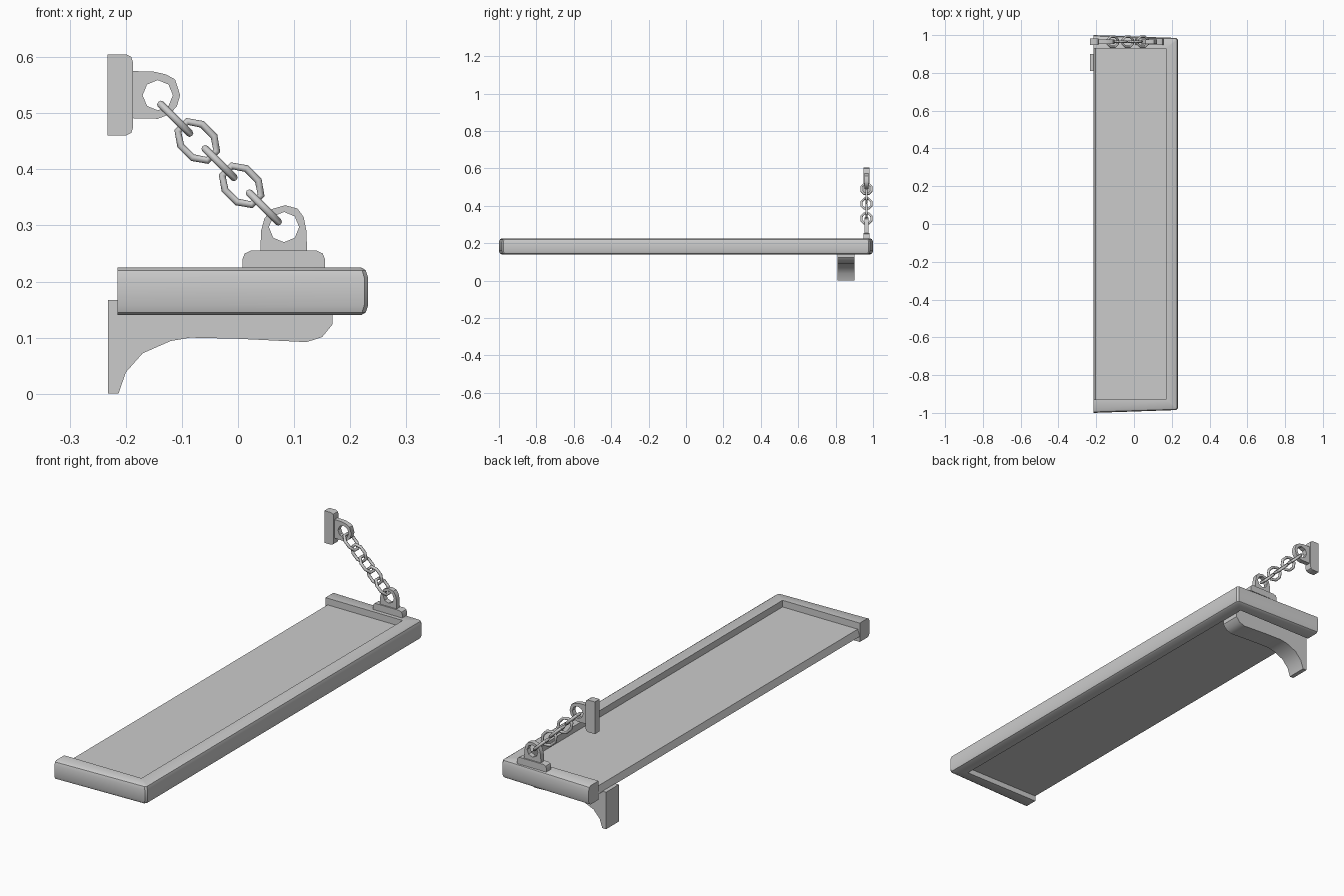
import bpy, bmesh, math
from mathutils import Matrix, Vector

if "Cube" in bpy.data.objects:
    bpy.data.objects.remove(bpy.data.objects["Cube"])

def add_mesh(name, bm, angle=35):
    bmesh.ops.remove_doubles(bm, verts=bm.verts, dist=1e-5)
    bmesh.ops.recalc_face_normals(bm, faces=bm.faces)
    me = bpy.data.meshes.new(name)
    bm.to_mesh(me)
    bm.free()
    for p in me.polygons:
        p.use_smooth = True
    me.set_sharp_from_angle(angle=math.radians(angle))
    ob = bpy.data.objects.new(name, me)
    bpy.context.collection.objects.link(ob)
    return ob

def curve_mesh(name, loops, matrix, flat=True, extrude=0, bevel=0):
    """Closed 2D/3D poly loops -> mesh, transformed by matrix."""
    cu = bpy.data.curves.new(name, 'CURVE')
    cu.dimensions = '2D' if flat else '3D'
    cu.fill_mode = 'BOTH' if flat else 'FULL'
    cu.extrude = extrude
    cu.bevel_depth = bevel
    cu.bevel_resolution = 2
    for pts in loops:
        s = cu.splines.new('POLY')
        s.points.add(len(pts) - 1)
        for p, c in zip(s.points, pts):
            p.co = (c[0], c[1], 0, 1)
        s.use_cyclic_u = True
    tmp = bpy.data.objects.new(name + "_tmp", cu)
    bpy.context.collection.objects.link(tmp)
    bpy.context.view_layer.update()
    me = bpy.data.meshes.new_from_object(tmp.evaluated_get(bpy.context.evaluated_depsgraph_get()))
    bm = bmesh.new()
    bm.from_mesh(me)
    bm.transform(matrix)
    bpy.data.objects.remove(tmp)
    bpy.data.curves.remove(cu)
    bpy.data.meshes.remove(me)
    return add_mesh(name, bm, 35 if flat else 50)

def xz_plate(name, loops, y, width):
    """Front-view outline extruded along y, centred on y."""
    m = Matrix.Translation((0, y, 0)) @ Matrix.Rotation(math.pi / 2, 4, 'X')
    return curve_mesh(name, loops, m, extrude=width / 2)

def octagon(cx, cz, r):
    return [(cx + r * math.cos(i * math.pi / 4), cz + r * math.sin(i * math.pi / 4)) for i in range(8)]

# Three-sided rim: rounded profile (t across, z) swept from inner to outer corners
inner = [(-.215, -.93), (.17, -.93), (.17, -.93), (.17, .93), (.17, .93), (-.215, .93)]
outer = [(-.215, -1.0), (.225, -.985), (.232, -.976), (.232, .976), (.225, .985), (-.215, 1.0)]
profile = [(0, .14), (.8, .14), (.93, .145), (1, .158), (1, .207), (.93, .22), (.8, .225), (0, .225)]
bm = bmesh.new()
rings = [[bm.verts.new((a[0] + t * (b[0] - a[0]), a[1] + t * (b[1] - a[1]), z)) for t, z in profile]
         for a, b in zip(inner, outer)]
for r, s in zip(rings, rings[1:]):
    for i in range(len(profile)):
        j = (i + 1) % len(profile)
        bm.faces.new((r[i], r[j], s[j], s[i]))
bm.faces.new(rings[0])
bm.faces.new(rings[-1])
bmesh.ops.dissolve_degenerate(bm, edges=bm.edges, dist=1e-5)
add_mesh("shelf_rim", bm)

# Recessed shelf panel with sloped back edge
xz_plate("shelf_panel", [[(-.215, .165), (.172, .165), (.172, .195), (-.205, .195)]], 0, 1.862)

# Support bracket under the shelf
xz_plate("support_bracket", [[(-.232, 0), (-.213, 0), (-.2, .038), (-.17, .072), (-.12, .094), (-.085, .1),
         (0, .098), (.122, .092), (.15, .101), (.168, .123), (.168, .166), (-.232, .167)]], .855, .09)

# Wall mount and shelf mount for the chain
CY = .965
xz_plate("wall_plate", [[(-.233, .46), (-.2, .46), (-.19, .465), (-.187, .475), (-.187, .59),
         (-.19, .6), (-.2, .605), (-.233, .605)]], CY, .034)
xz_plate("wall_lug", [[(-.188, .491), (-.143, .49), (-.122, .498), (-.109, .512), (-.103, .532),
         (-.112, .56), (-.128, .569), (-.15, .574), (-.188, .575)], octagon(-.143, .532, .027)], CY, .022)
xz_plate("shelf_plate", [[(.008, .224), (.155, .224), (.155, .24), (.151, .25), (.14, .255),
         (.023, .255), (.012, .25), (.008, .24)]], CY, .034)
xz_plate("shelf_lug", [[(.04, .254), (.123, .254), (.122, .29), (.117, .315), (.106, .33), (.084, .336),
         (.06, .329), (.047, .312), (.041, .29)], octagon(.082, .297, .027)], CY, .022)

# Chain links, alternately turned a quarter
link = [(.037, .012), (.015, .027), (-.015, .027), (-.037, .012),
        (-.037, -.012), (-.015, -.027), (.015, -.027), (.037, -.012)]
start, end = Vector((-.112, CY, .490)), Vector((.046, CY, .332))
for i in range(5):
    m = Matrix.Translation(start.lerp(end, i / 4)) @ Matrix.Rotation(math.pi / 4, 4, 'Y')
    if i % 2:
        m = m @ Matrix.Rotation(math.pi / 2, 4, 'X')
    curve_mesh(f"chain_link_{i + 1}", [link], m, flat=False, bevel=.0065)
